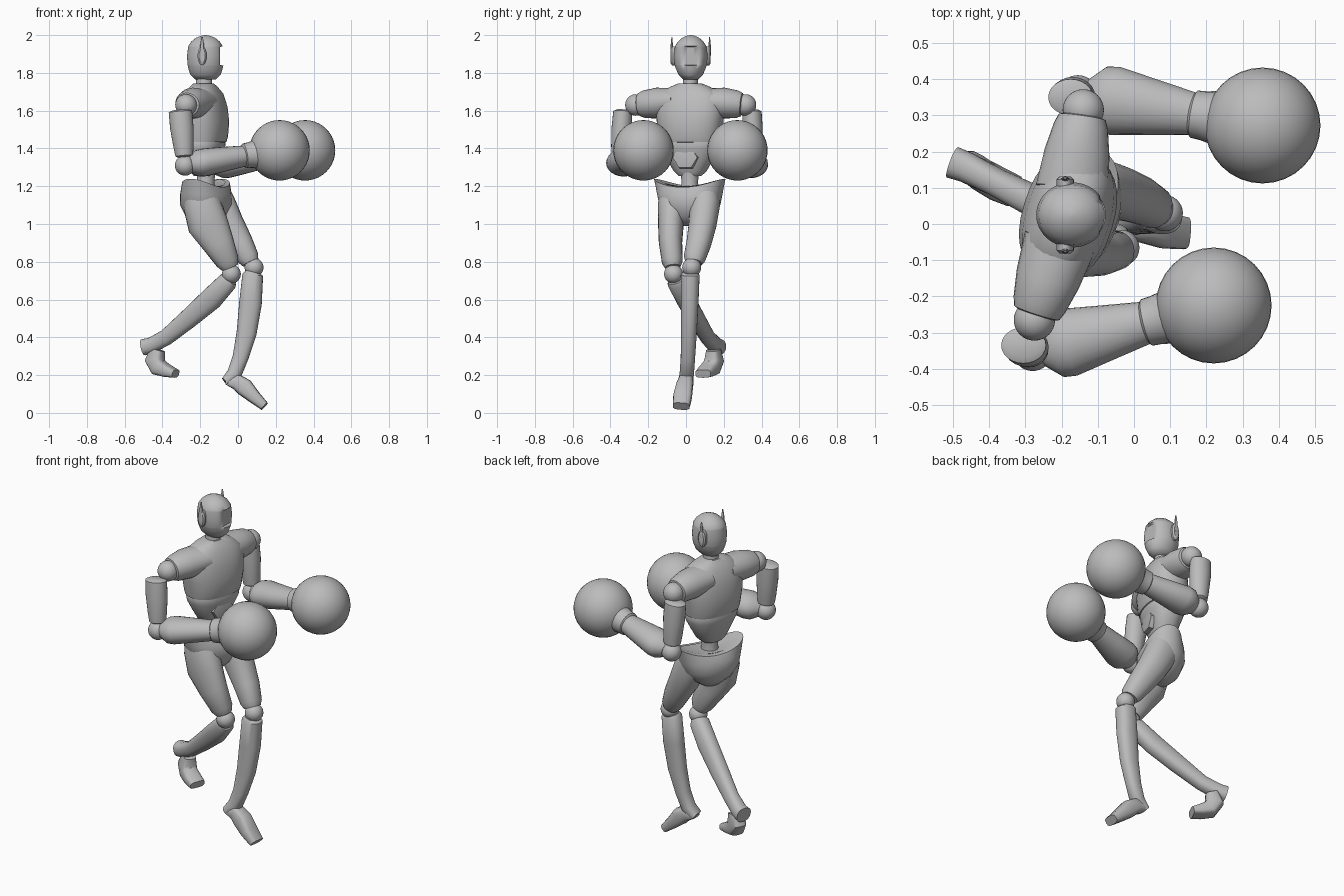
import bpy, bmesh, math
from mathutils import Vector

if "Cube" in bpy.data.objects:
    bpy.data.objects.remove(bpy.data.objects["Cube"], do_unlink=True)

grey = bpy.data.materials.new("plain grey")
grey.use_nodes = True
grey.diffuse_color = (0.5, 0.5, 0.5, 1)
grey.node_tree.nodes["Principled BSDF"].inputs["Base Color"].default_value = (0.5, 0.5, 0.5, 1)


def finish(name, bm, angle=40):
    bmesh.ops.recalc_face_normals(bm, faces=bm.faces)
    mesh = bpy.data.meshes.new(name)
    bm.to_mesh(mesh)
    bm.free()
    mesh.materials.append(grey)
    obj = bpy.data.objects.new(name, mesh)
    bpy.context.collection.objects.link(obj)
    bpy.ops.object.select_all(action="DESELECT")
    obj.select_set(True)
    bpy.context.view_layer.objects.active = obj
    bpy.ops.object.shade_smooth_by_angle(angle=math.radians(angle))
    return obj


def tube(name, rings, ref=(0, 1, 0), power=1.0, sides=24, angle=40, shape=None):
    """Loft of (x, y, z, side radius, depth radius) rings set across the path."""
    bm = bmesh.new()
    pts = [Vector(r[:3]) for r in rings]
    loops = []
    for i, r in enumerate(rings):
        t = (pts[min(i + 1, len(pts) - 1)] - pts[max(i - 1, 0)]).normalized()
        u = Vector(ref)
        u = (u - u.dot(t) * t).normalized()
        v = t.cross(u)
        loop = []
        for k in range(sides):
            a = math.tau * k / sides
            c, s = math.cos(a), math.sin(a)
            c = math.copysign(abs(c) ** power, c)
            s = math.copysign(abs(s) ** power, s)
            loop.append(bm.verts.new(pts[i] + u * c * r[3] + v * s * r[4]))
        loops.append(loop)
    for a, b in zip(loops, loops[1:]):
        for k in range(sides):
            n = (k + 1) % sides
            bm.faces.new((a[k], a[n], b[n], b[k]))
    bm.faces.new(loops[0])
    bm.faces.new(loops[-1])
    if shape:
        for v in bm.verts:
            shape(v.co)
    return finish(name, bm, angle)


def ball(name, centre, radius):
    bm = bmesh.new()
    bmesh.ops.create_uvsphere(bm, u_segments=32, v_segments=20, radius=radius)
    bmesh.ops.translate(bm, vec=centre, verts=bm.verts)
    return finish(name, bm)


def column(x, y, rows):
    """Upright rings from (z, side, depth) rows."""
    return [(x, y, *row) for row in rows]


def yawed(degrees):
    a = math.radians(degrees)
    return Vector((math.sin(a), math.cos(a), 0)), Vector((math.cos(a), -math.sin(a), 0))


# Head with a flat recessed visor
HX, HY = -0.172, 0.025


def visor(co):
    if 1.84 < co.z < 1.94 and abs(co.y - HY) < 0.078:
        co.x = min(co.x, -0.094)


tube("head", column(HX, HY, [
    (1.765, .04, .055), (1.79, .064, .08), (1.82, .078, .09), (1.838, .084, .094),
    (1.842, .085, .095), (1.89, .09, .098), (1.936, .084, .092), (1.942, .083, .091),
    (1.965, .068, .076), (1.985, .046, .052), (1.996, .022, .025), (2.0, .004, .004)]),
    sides=40, angle=50, shape=visor)
tube("neck", column(-.18, .023, [(1.68, .055, .055), (1.74, .04, .042), (1.8, .04, .045)]))
for side, label in ((1, "left"), (-1, "right")):
    ear_y = HY + side * .08
    tube(label + "_ear", [(-.19, ear_y, 1.89, .05, .024),
                          (-.19, ear_y + side * .018, 1.89, .05, .024),
                          (-.19, ear_y + side * .026, 1.89, .04, .016)], ref=(0, 0, 1))
    tube(label + "_ear_fin", column(-.19, HY + side * .1, [
        (1.89, .008, .014), (1.95, .006, .01), (1.99, .002, .004)]), sides=8)

# Chest, belly and waist, turned with the shoulders
across, ahead = yawed(17)
TX, TY = -.182, .022
tube("chest", column(TX, TY, [
    (1.745, .06, .05), (1.725, .11, .068), (1.69, .165, .092), (1.62, .185, .115),
    (1.54, .178, .126), (1.46, .165, .12), (1.435, .16, .112), (1.43, .14, .1)]),
    ref=across, power=.85, sides=32)
tube("belly", column(TX, TY, [
    (1.46, .145, .1), (1.427, .155, .108), (1.395, .15, .104), (1.34, .122, .085),
    (1.28, .088, .066), (1.255, .06, .05)]), ref=across, power=.85, sides=32)
navel = Vector((TX, TY, 1.352)) + ahead * .07
tube("belly_plate", [(*navel, .072, .066), (*(navel + ahead * .025), .068, .062),
                     (*(navel + ahead * .028), .05, .046)], ref=across, sides=6, angle=20)
tube("waist", column(-.17, .02, [(1.16, .055, .055), (1.22, .043, .045), (1.28, .05, .05)]))

# Pelvis with raised hip wings
hip_across, hip_ahead = yawed(24)
PX, PY = -.17, .02


def hip_wings(co):
    if co.z > 1.17:
        co.z += 1.1 * (co - Vector((PX, PY, co.z))).dot(hip_across) ** 2


tube("pelvis", column(PX, PY, [
    (.99, .05, .05), (1.04, .12, .1), (1.1, .165, .125), (1.16, .18, .12),
    (1.195, .2, .1), (1.2, .18, .075), (1.18, .06, .05)]),
    ref=hip_across, power=.9, sides=32, angle=50, shape=hip_wings)

# Arms: shoulder, upper arm, elbow, forearm, cuff and round glove
ARMS = {
    "left": ((-.14, .315, 1.63), (-.155, .357, 1.30), (.355, .272, 1.39), (-.175, .35)),
    "right": ((-.275, -.265, 1.63), (-.28, -.352, 1.31), (.22, -.225, 1.39), (-.305, -.335)),
}
for label, (shoulder, elbow, glove, upper) in ARMS.items():
    s, e, g = Vector(shoulder), Vector(elbow), Vector(glove)
    chest = Vector((TX, TY, 1.655))
    tube(label + "_sleeve", [(*chest.lerp(s, t), h, d) for t, h, d in (
        (.25, .07, .1), (.6, .082, .09), (.85, .073, .075), (.93, .062, .066), (.95, .045, .05))],
        ref=(0, 0, 1))
    ball(label + "_shoulder", s, .057)
    top = Vector((*upper, 1.595))
    tube(label + "_upper_arm", [(*top.lerp(e, t), w, d) for t, w, d in (
        (-.03, .035, .045), (0, .05, .062), (.3, .054, .062), (.65, .05, .053),
        (.82, .045, .047), (.85, .03, .03))])
    ball(label + "_elbow", e, .054)
    tube(label + "_forearm", [(*e.lerp(g, t), w, d) for t, w, d in (
        (.05, .05, .045), (.13, .09, .07), (.2, .095, .074), (.4, .078, .066),
        (.64, .058, .055), (.645, .04, .04))])
    tube(label + "_cuff", [(*e.lerp(g, t), w, w) for t, w in (
        (.6, .045), (.63, .066), (.68, .068), (.75, .075), (.85, .1))])
    ball(label + "_glove", g, .16)

# Legs: left one stands in front, right one trails behind
THIGHS = {
    "left": [(-.13, .1, 1.16, .075, .09), (-.1, .1, 1.1, .08, .09), (-.05, .088, 1.0, .074, .082),
             (.01, .068, .9, .066, .07), (.055, .045, .82, .058, .057), (.067, .04, .795, .045, .045)],
    "right": [(-.21, -.06, 1.16, .075, .085), (-.19, -.07, 1.1, .08, .1),
              (-.16, -.08, 1.0, .068, .108), (-.105, -.082, .9, .062, .085),
              (-.055, -.073, .8, .055, .062), (-.043, -.07, .77, .04, .045)],
}
SHINS = {
    "left": [(.082, .022, .745, .04, .04), (.078, .022, .73, .05, .055),
             (.066, .02, .58, .046, .06), (.045, .015, .42, .042, .053),
             (.012, .01, .29, .038, .042), (-.02, .004, .205, .038, .04),
             (-.068, -.002, .165, .04, .024)],
    "right": [(-.04, -.058, .71, .04, .04), (-.055, -.05, .695, .05, .052),
              (-.14, -.005, .605, .046, .06), (-.26, .055, .5, .044, .052),
              (-.38, .115, .4, .038, .043), (-.46, .155, .357, .042, .042),
              (-.5, .17, .348, .045, .044)],
}
FEET = {
    "left": [(-.065, 0, .165, .035, .015), (-.01, 0, .165, .04, .042), (.035, -.008, .135, .045, .048),
             (.085, -.018, .085, .05, .036), (.14, -.025, .035, .045, .025)],
    "right": [(-.425, .145, .335, .035, .035), (-.44, .15, .28, .045, .05),
              (-.42, .135, .24, .046, .045), (-.375, .11, .222, .048, .033),
              (-.33, .09, .207, .045, .022)],
}
KNEES = {"left": (.085, .03, .77), "right": (-.035, -.066, .735)}
for label in ("left", "right"):
    tube(label + "_thigh", THIGHS[label], power=.9)
    ball(label + "_knee", KNEES[label], .05)
    tube(label + "_shin", SHINS[label], power=.85)
    toe_side = (0, 1, 0) if label == "left" else (.5, .85, 0)
    tube(label + "_foot", FEET[label], ref=toe_side, power=.6, sides=16)
